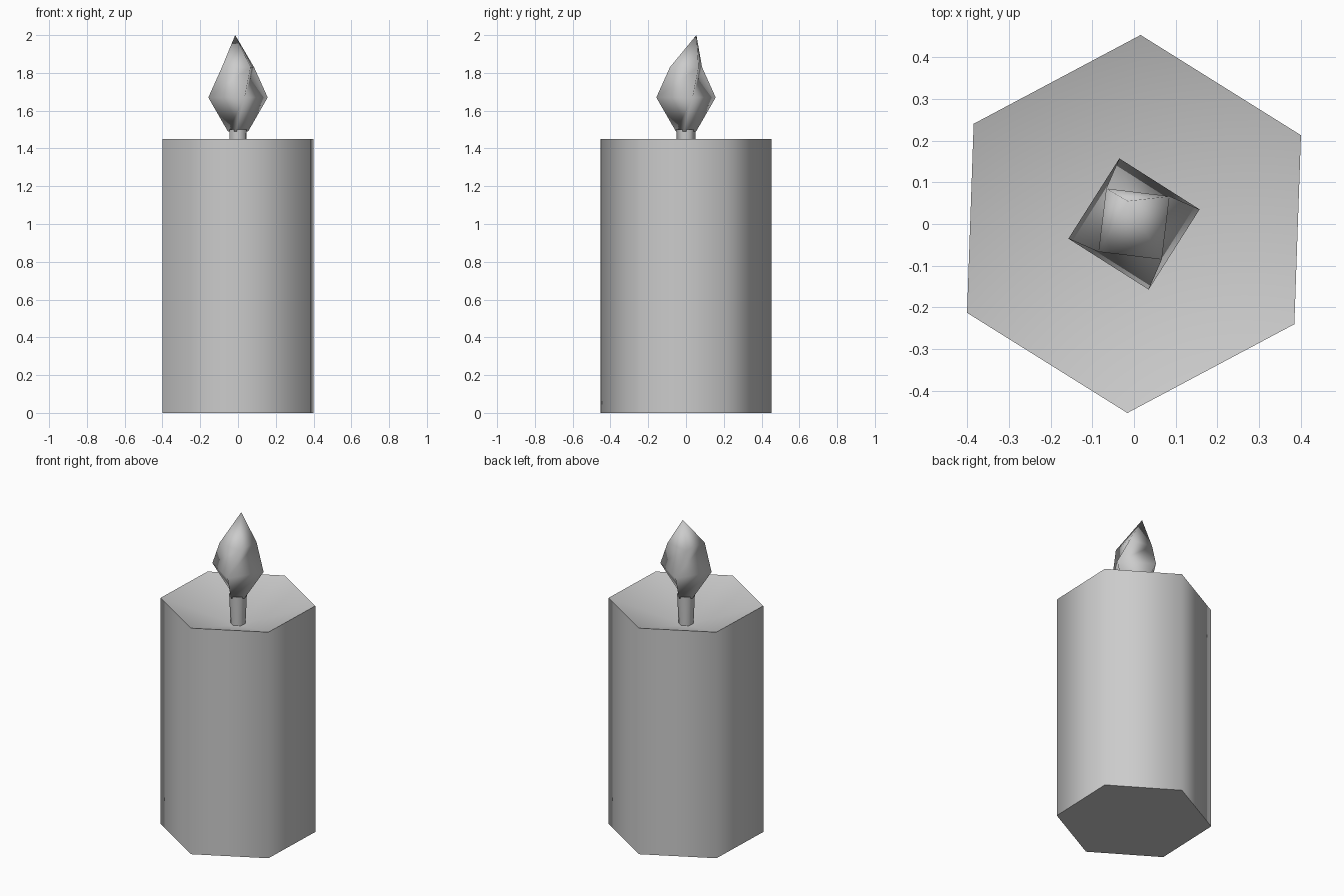
import bpy, bmesh
from math import radians, cos, sin

cube = bpy.data.objects.get("Cube")
if cube:
    bpy.data.objects.remove(cube)

grey = bpy.data.materials.new("plain_grey")
grey.use_nodes = True
grey.diffuse_color = (0.6, 0.6, 0.6, 1)
grey.node_tree.nodes["Principled BSDF"].inputs["Base Color"].default_value = (0.6, 0.6, 0.6, 1)


def ring(bm, sides, radius, z, turn):
    """Add a regular ring of vertices, turned by an angle in degrees."""
    angles = [radians(turn + 360 * i / sides) for i in range(sides)]
    return [bm.verts.new((radius * cos(a), radius * sin(a), z)) for a in angles]


def bridge(bm, low, high, twisted=False):
    """Join two rings; twisted walls get a fixed diagonal in each quad."""
    n = len(low)
    for i in range(n):
        j = (i + 1) % n
        if twisted:
            bm.faces.new((low[i], low[j], high[j]))
            bm.faces.new((low[i], high[j], high[i]))
        else:
            bm.faces.new((low[i], low[j], high[j], high[i]))


def fan(bm, loop, point):
    """Close a ring with triangles that meet at one point."""
    tip = bm.verts.new(point)
    for i in range(len(loop)):
        bm.faces.new((loop[i], loop[(i + 1) % len(loop)], tip))


def finish(bm, name, sharp_rims=False):
    """Smooth all faces, keeping the rims at caps sharp if asked."""
    for face in bm.faces:
        face.smooth = True
    if sharp_rims:
        for edge in bm.edges:
            walls = [abs(f.normal.z) < 0.5 for f in edge.link_faces]
            edge.smooth = len(set(walls)) == 1
    mesh = bpy.data.meshes.new(name)
    bm.to_mesh(mesh)
    bm.free()
    mesh.materials.append(grey)
    obj = bpy.data.objects.new(name, mesh)
    bpy.context.collection.objects.link(obj)


# Six-sided wax body with a dished top
bm = bmesh.new()
base = ring(bm, 6, 0.453, 0, 28)
rim = ring(bm, 6, 0.453, 1.45, 28)
bm.faces.new(base[::-1])
bridge(bm, base, rim)
fan(bm, rim, (0, 0, 1.3))
bm.normal_update()
finish(bm, "candle_body", sharp_rims=True)

# Slightly tapered wick standing in the dish
bm = bmesh.new()
base = ring(bm, 6, 0.043, 1.29, 28)
top = ring(bm, 6, 0.052, 1.5, 28)
bm.faces.new(base[::-1])
bridge(bm, base, top)
bm.faces.new(top)
bm.normal_update()
finish(bm, "wick", sharp_rims=True)

# Twisted four-sided flame with a leaning tip
bm = bmesh.new()
base = ring(bm, 4, 0.055, 1.49, -13)
belly = ring(bm, 4, 0.161, 1.67, 12.6)
shoulder = ring(bm, 4, 0.108, 1.83, 38)
bm.faces.new(base[::-1])
bridge(bm, base, belly, twisted=True)
bridge(bm, belly, shoulder, twisted=True)
fan(bm, shoulder, (-0.015, 0.055, 2))
bm.normal_update()
finish(bm, "flame")
